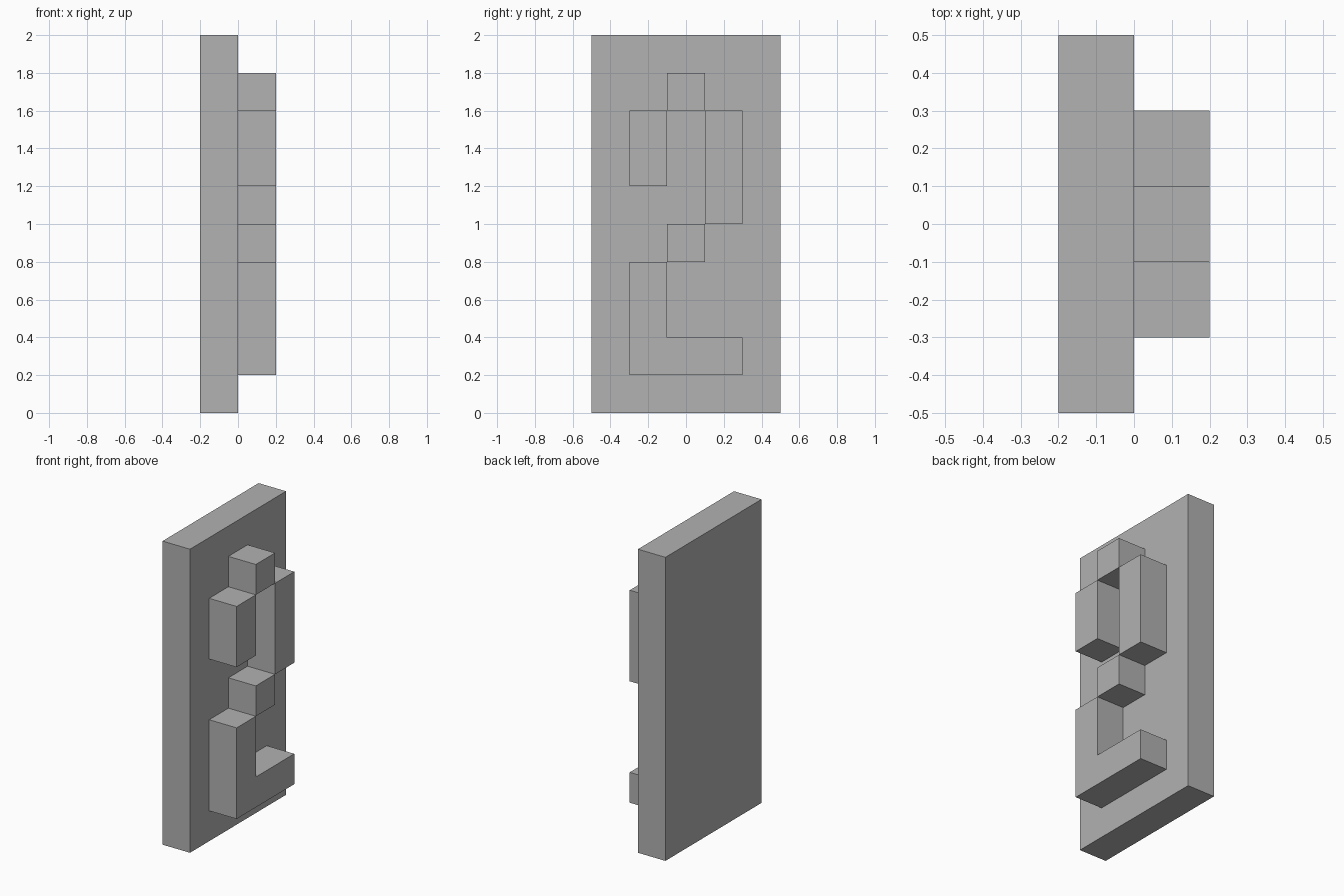
import bpy
import bmesh

cube = bpy.data.objects.get("Cube")
if cube:
    bpy.data.objects.remove(cube, do_unlink=True)

# Single stone grey for the whole model
grey = bpy.data.materials.new("stone_grey")
grey.use_nodes = True
colour = (0.445, 0.445, 0.445, 1)
grey.diffuse_color = colour
grey.node_tree.nodes["Principled BSDF"].inputs["Base Color"].default_value = colour


def slab(name, outline, x0, x1):
    """Extrude a (y, z) outline along x from x0 to x1."""
    bm = bmesh.new()
    face = bm.faces.new([bm.verts.new((x0, y, z)) for y, z in outline])
    result = bmesh.ops.extrude_face_region(bm, geom=[face])
    moved = [v for v in result["geom"] if isinstance(v, bmesh.types.BMVert)]
    bmesh.ops.translate(bm, vec=(x1 - x0, 0, 0), verts=moved)
    bmesh.ops.recalc_face_normals(bm, faces=bm.faces)
    mesh = bpy.data.meshes.new(name)
    bm.to_mesh(mesh)
    bm.free()
    mesh.materials.append(grey)
    obj = bpy.data.objects.new(name, mesh)
    bpy.context.collection.objects.link(obj)
    return obj


def rect(y0, y1, z0, z1):
    return [(y0, z0), (y1, z0), (y1, z1), (y0, z1)]


# Upright backing panel
slab("back_panel", rect(-0.5, 0.5, 0, 2), -0.2, 0)

# Raised blocks on the +x face, stepping down the panel
blocks = {
    "top_block": rect(-0.1, 0.1, 1.6, 1.8),
    "upper_front_block": rect(-0.3, -0.1, 1.2, 1.6),
    "upper_back_block": rect(0.1, 0.3, 1.0, 1.6),
    "middle_block": rect(-0.1, 0.1, 0.8, 1.0),
    "lower_corner_block": [(-0.3, 0.2), (0.3, 0.2), (0.3, 0.4),
                           (-0.1, 0.4), (-0.1, 0.8), (-0.3, 0.8)],
}
for name, outline in blocks.items():
    slab(name, outline, 0, 0.2)
